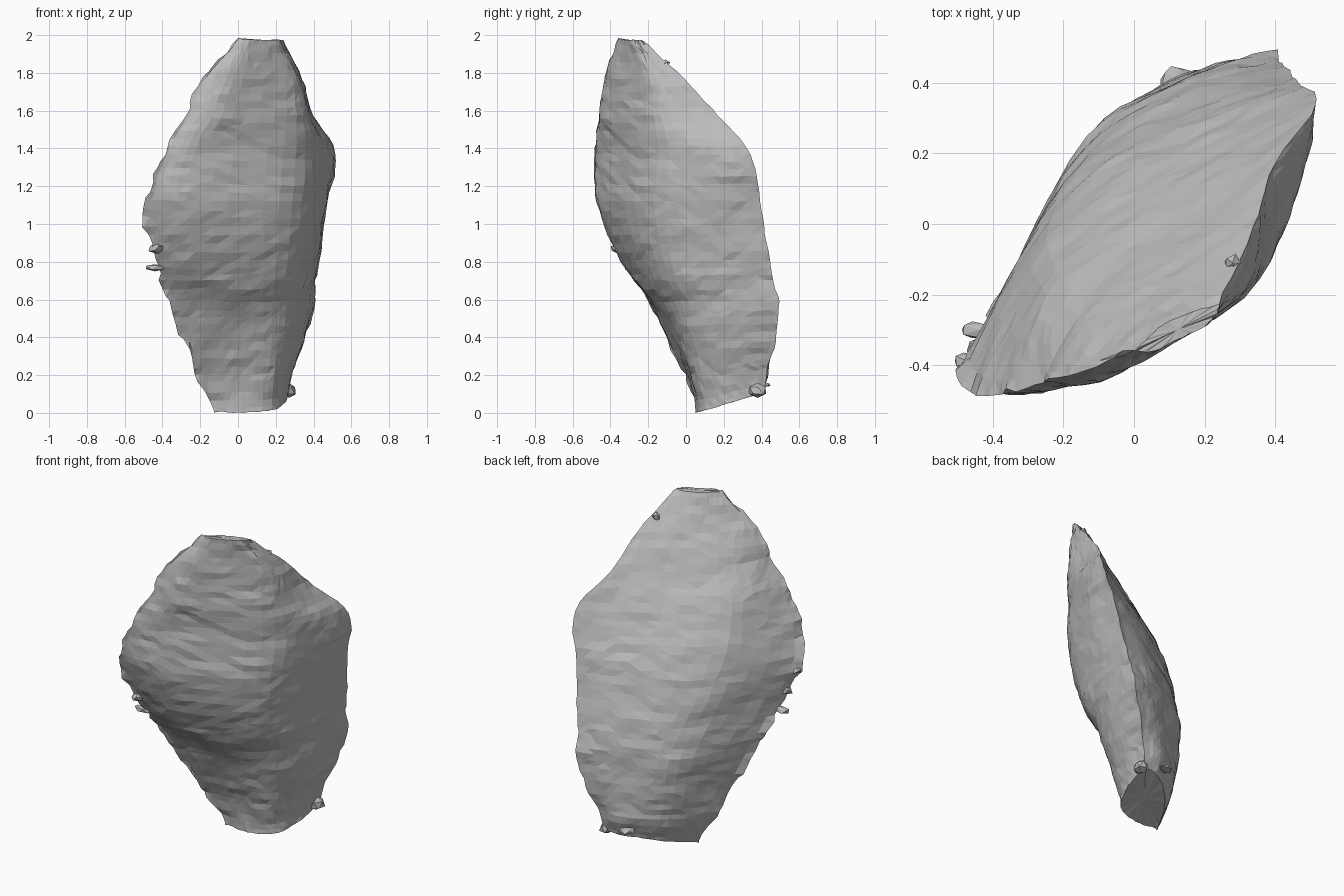
import bpy, bmesh, random
from mathutils import Vector, noise

random.seed(4)
default_cube = bpy.data.objects.get("Cube")
if default_cube:
    bpy.data.objects.remove(default_cube, do_unlink=True)

# Single stone colour
stone_grey = bpy.data.materials.new("stone_grey")
stone_grey.use_nodes = True
colour = (0.5, 0.5, 0.5, 1)
stone_grey.diffuse_color = colour
stone_grey.node_tree.nodes["Principled BSDF"].inputs["Base Color"].default_value = colour

# Cross-sections from foot to tip: height, then left rim, front, front ridge,
# right face, right rim, back ridge and back corner (x, y)
SECTIONS = [
    (.03, (-.12, .07), (.02, .05), (.17, .1), (.25, .25), (.27, .4), (.15, .38), (-.02, .25)),
    (.2, (-.21, .01), (-.01, .03), (.19, .07), (.28, .26), (.29, .44), (.14, .42), (-.07, .27)),
    (.57, (-.34, -.17), (-.08, -.14), (.22, -.04), (.36, .2), (.4, .49), (.15, .42), (-.13, .25)),
    (.73, (-.4, -.26), (-.13, -.27), (.25, -.13), (.38, .14), (.41, .46), (.14, .4), (-.16, .19)),
    (1.1, (-.49, -.44), (-.21, -.45), (.28, -.22), (.44, .12), (.47, .4), (.13, .27), (-.24, .01)),
    (1.4, (-.4, -.48), (-.18, -.45), (.31, -.2), (.48, .14), (.52, .34), (.16, .13), (-.22, -.13)),
    (1.6, (-.28, -.45), (-.1, -.44), (.31, -.21), (.38, 0), (.4, .17), (.16, 0), (-.14, -.21)),
    (1.8, (-.19, -.42), (-.02, -.41), (.28, -.22), (.33, -.12), (.34, -.01), (.15, -.13), (-.06, -.28)),
    (2, (0, -.36), (.06, -.36), (.18, -.31), (.23, -.27), (.25, -.23), (.14, -.27), (.05, -.32)),
]
RIM_STEPS = 6
ROWS_PER_UNIT = 24


def spline(points, steps):
    """Sample an open curve through all the points, with steps for each span."""
    samples = []
    last = len(points) - 1
    for i in range(last):
        before, start = points[max(i - 1, 0)], points[i]
        end, after = points[i + 1], points[min(i + 2, last)]
        for step in range(steps[i]):
            t = step / steps[i]
            tangent_in, tangent_out = (end - before) / 2, (after - start) / 2
            samples.append(start.lerp(end, t * t * (3 - 2 * t))
                           + tangent_in * t * (1 - t) ** 2
                           - tangent_out * t * t * (1 - t))
    return samples + [points[-1]]


def roughen(point, amount):
    """Offset a point with broad dents, fine chips and a little grain."""
    stretched = Vector((point.x, point.y, point.z * 2))
    broad = noise.noise_vector(stretched * 3)
    fine = noise.noise_vector(stretched * 8)
    grain = Vector([random.uniform(-1, 1) for _ in range(3)])
    return point + (broad + fine * 0.8 + grain * 0.2) * amount


def finish(bm, name):
    bmesh.ops.triangulate(bm, faces=bm.faces[:])
    bmesh.ops.recalc_face_normals(bm, faces=bm.faces[:])
    mesh = bpy.data.meshes.new(name)
    bm.to_mesh(mesh)
    bm.free()
    mesh.materials.append(stone_grey)
    obj = bpy.data.objects.new(name, mesh)
    bpy.context.collection.objects.link(obj)


# Stone body: seven guide curves run upward, each row is closed by two arcs
heights = [section[0] for section in SECTIONS]
row_steps = [round((b - a) * ROWS_PER_UNIT) for a, b in zip(heights, heights[1:])]
guides = []
for corner in range(1, 8):
    path = [Vector((*section[corner], section[0])) for section in SECTIONS]
    guides.append(spline(path, row_steps))

bm = bmesh.new()
rows = []
arc_steps = [RIM_STEPS] * 4
for left, front, ridge, side, right, back, corner in zip(*guides):
    front_arc = spline([left, front, ridge, side, right], arc_steps)
    back_arc = spline([right, back, corner, left], arc_steps)
    row = []
    for i, point in enumerate(front_arc[:-1] + back_arc[:-1]):
        # The foot slopes up towards the back
        slope = max(0, 1 - point.z / 0.4)
        point = point + Vector((0, 0, 0.32 * (point.y - 0.04) * slope))
        on_left_rim = i == 0
        row.append(bm.verts.new(roughen(point, 0.026 if on_left_rim else 0.011)))
    rows.append(row)

count = len(rows[0])
for lower, upper in zip(rows, rows[1:]):
    for i in range(count):
        j = (i + 1) % count
        bm.faces.new((lower[i], lower[j], upper[j], upper[i]))

# Broken ends
for row in (rows[0], rows[-1]):
    centre = sum((v.co for v in row), Vector()) / count
    hub = bm.verts.new(centre)
    for i in range(count):
        bm.faces.new((row[i], row[(i + 1) % count], hub))

# Rest the lowest point on the ground
low = min(v.co.z for v in bm.verts)
bmesh.ops.translate(bm, verts=bm.verts[:], vec=(0, 0, -low))
finish(bm, "stone_body")


# Chips clinging to the rim
def chip(name, place, size):
    bm = bmesh.new()
    bmesh.ops.create_icosphere(bm, subdivisions=1, radius=1)
    for v in bm.verts:
        stretch = Vector(size) * random.uniform(0.6, 1)
        v.co = v.co * stretch + Vector(place)
    finish(bm, name)


chip("left_rim_chip", (-.44, -.3, .77), (.07, .03, .025))
chip("left_rim_splinter", (-.43, -.36, .87), (.05, .05, .03))
chip("left_rim_flake", (-.47, -.39, .99), (.05, .03, .02))
chip("foot_right_chip", (.27, .38, .12), (.05, .06, .05))
chip("foot_back_chip", (.12, .41, .15), (.06, .05, .02))
chip("tip_chip", (.28, -.11, 1.84), (.03, .03, .04))
